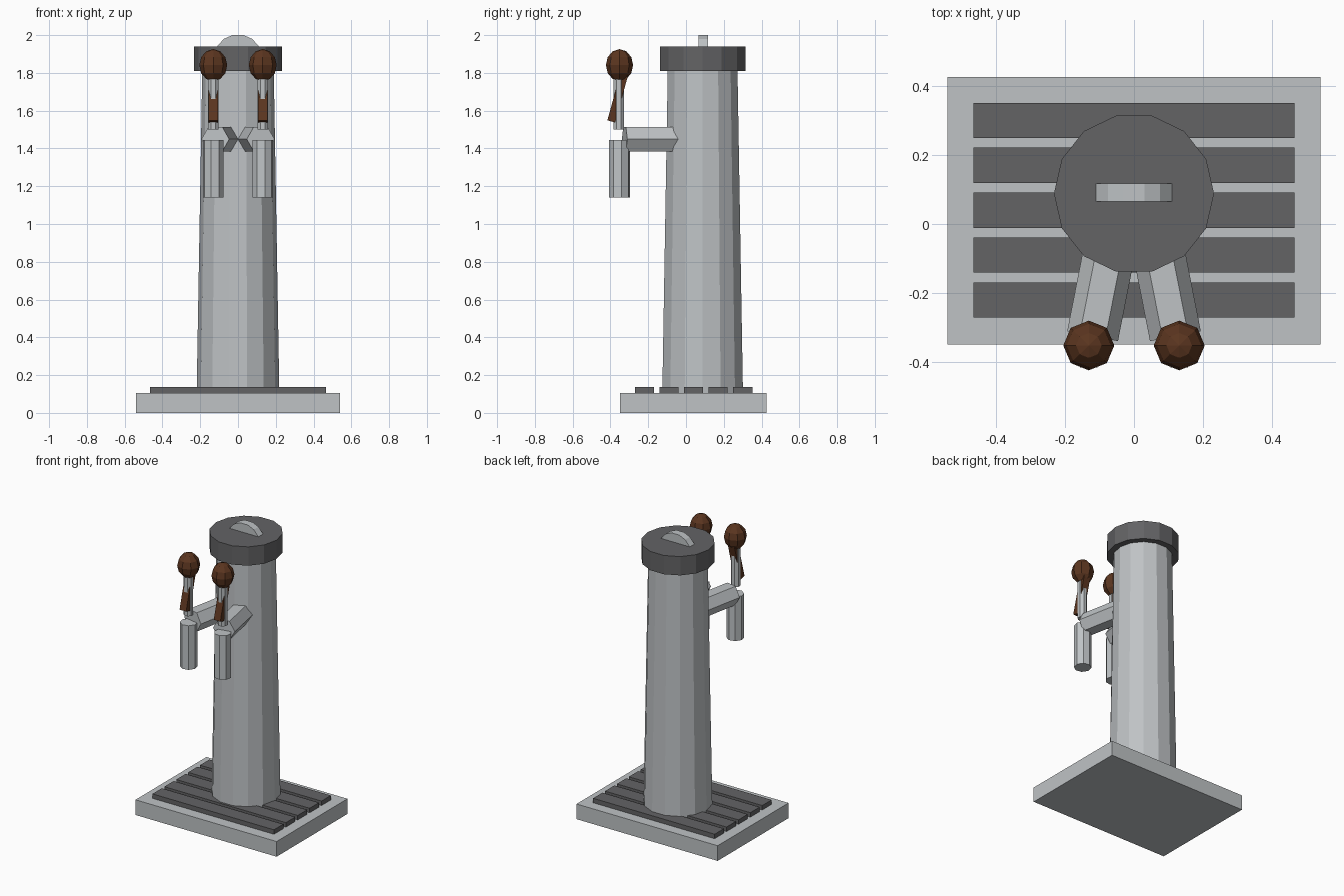
import bpy, bmesh, math
from mathutils import Matrix, Vector

if "Cube" in bpy.data.objects:
    bpy.data.objects.remove(bpy.data.objects["Cube"])


def material(name, color):
    m = bpy.data.materials.new(name)
    m.use_nodes = True
    m.diffuse_color = color
    m.node_tree.nodes["Principled BSDF"].inputs["Base Color"].default_value = color
    return m


STEEL = material("brushed steel", (0.52, 0.545, 0.56, 1))
DARK = material("dark grey", (0.125, 0.125, 0.13, 1))
WOOD = material("brown wood", (0.105, 0.036, 0.014, 1))


def finish(name, bm, mat):
    bmesh.ops.recalc_face_normals(bm, faces=bm.faces)
    mesh = bpy.data.meshes.new(name)
    bm.to_mesh(mesh)
    bm.free()
    mesh.materials.append(mat)
    obj = bpy.data.objects.new(name, mesh)
    bpy.context.collection.objects.link(obj)
    return obj


def box(name, center, size, mat, tilt=0):
    bm = bmesh.new()
    bmesh.ops.create_cube(bm, size=1)
    bm.transform(Matrix.Translation(center) @ Matrix.Rotation(tilt, 4, 'X')
                 @ Matrix.Diagonal((*size, 1)))
    return finish(name, bm, mat)


def prism(name, start, end, r1, r2, sides, mat, turn=0):
    """Tapered prism between two points, first corner on the horizontal axis."""
    start, end = Vector(start), Vector(end)
    axis = (end - start).normalized()
    u = Vector((1, 0, 0)) if abs(axis.z) > 0.9 else axis.cross((0, 0, 1)).normalized()
    v = axis.cross(u)
    bm = bmesh.new()
    rings = []
    for p, r in ((start, r1), (end, r2)):
        angles = [turn + math.tau * i / sides for i in range(sides)]
        rings.append([bm.verts.new(p + r * (math.cos(a) * u + math.sin(a) * v)) for a in angles])
    for ring in rings:
        bm.faces.new(ring)
    for i in range(sides):
        j = (i + 1) % sides
        bm.faces.new((rings[0][i], rings[0][j], rings[1][j], rings[1][i]))
    return finish(name, bm, mat)


# Base and drip slats
box("base", (0, 0.038, 0.0525), (1.08, 0.775, 0.105), STEEL)
for i in range(5):
    box(f"drip_slat_{i + 1}", (0, -0.22 + 0.13 * i, 0.119), (0.93, 0.102, 0.034), DARK)

# Column and cap
CY = 0.088
prism("column", (0, CY, 0.1), (0, CY, 1.83), 0.219, 0.189, 14, STEEL)
prism("column_cap", (0, CY, 1.81), (0, CY, 1.94), 0.232, 0.232, 14, DARK)

# Arched fin on the cap
half = [(0.115, 1.935), (0.075, 1.98), (0.03, 2.0)]
bm = bmesh.new()
arch = bm.faces.new([bm.verts.new((x, 0.065, z))
                     for x, z in half + [(-x, z) for x, z in reversed(half)]])
side = bmesh.ops.extrude_face_region(bm, geom=[arch])["geom"]
bmesh.ops.translate(bm, vec=(0, 0.052, 0),
                    verts=[g for g in side if isinstance(g, bmesh.types.BMVert)])
finish("cap_fin", bm, STEEL)

# Pair of taps
TY = -0.352
for label, s in (("left", 1), ("right", -1)):
    x = s * 0.131
    prism(f"{label}_arm", (s * 0.06, -0.02, 1.449), (s * 0.12, -0.325, 1.449),
          0.075, 0.075, 6, STEEL)
    prism(f"{label}_spout", (x, TY, 1.14), (x, TY, 1.445), 0.056, 0.056, 8, STEEL, s * 0.2)
    prism(f"{label}_lever_rod", (x, TY - 0.004, 1.5), (x, TY - 0.004, 1.8),
          0.031, 0.031, 8, STEEL, math.pi / 8)
    # Slanted wooden grip through the rod
    box(f"{label}_lever_grip", (x, -0.354, 1.695), (0.05, 0.042, 0.315), WOOD, -0.27)
    # Faceted knob
    bm = bmesh.new()
    bmesh.ops.create_uvsphere(bm, u_segments=8, v_segments=6, radius=1)
    bm.transform(Matrix.Translation((x, TY, 1.841)) @ Matrix.Diagonal((0.074, 0.072, 0.085, 1)))
    finish(f"{label}_lever_knob", bm, WOOD)
